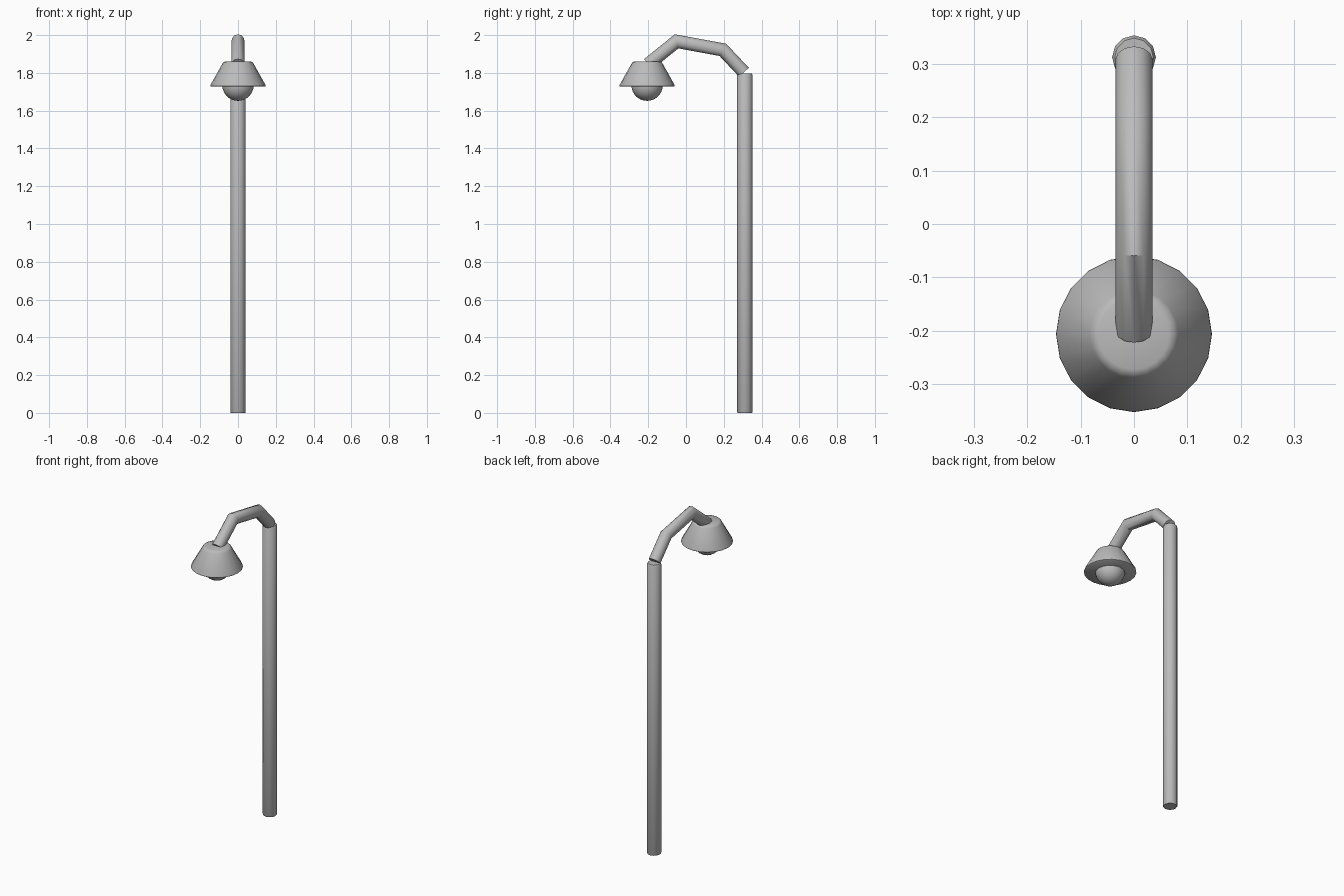
import bpy, bmesh, math
from mathutils import Vector

if "Cube" in bpy.data.objects:
    bpy.data.objects.remove(bpy.data.objects["Cube"])

grey = bpy.data.materials.new("grey metal")
grey.diffuse_color = (0.5, 0.5, 0.5, 1)
grey.use_nodes = True
grey.node_tree.nodes["Principled BSDF"].inputs["Base Color"].default_value = grey.diffuse_color


def finish(name, bm):
    """Turn a bmesh into a smooth-shaded grey object with sharp rims."""
    bmesh.ops.recalc_face_normals(bm, faces=bm.faces)
    mesh = bpy.data.meshes.new(name)
    bm.to_mesh(mesh)
    bm.free()
    mesh.materials.append(grey)
    obj = bpy.data.objects.new(name, mesh)
    bpy.context.collection.objects.link(obj)
    bpy.ops.object.select_all(action='DESELECT')
    obj.select_set(True)
    bpy.context.view_layer.objects.active = obj
    bpy.ops.object.shade_smooth_by_angle(angle=math.radians(40))
    return obj


def loft(name, rings, sides):
    """Capped skin over rings given as (centre, x half-axis, second half-axis)."""
    bm = bmesh.new()
    loops = []
    for c, u, v in rings:
        loops.append([bm.verts.new(c + u * math.cos(a) + v * math.sin(a))
                      for a in (2 * math.pi * i / sides for i in range(sides))])
    for a, b in zip(loops, loops[1:]):
        for i in range(sides):
            j = (i + 1) % sides
            bm.faces.new((a[i], a[j], b[j], b[i]))
    bm.faces.new(loops[0][::-1])
    bm.faces.new(loops[-1])
    return finish(name, bm)


def lathe(name, y, profile, sides):
    """Upright turned part from (radius, height) pairs."""
    return loft(name, [(Vector((0, y, z)), Vector((r, 0, 0)), Vector((0, r, 0)))
                       for r, z in profile], sides)


def bent_tube(name, path, radius, sides):
    """Tube along a path in the side plane, mitred at each bend."""
    pts = [Vector((0, y, z)) for y, z in path]
    dirs = [(b - a).normalized() for a, b in zip(pts, pts[1:])]
    rings = []
    for i, p in enumerate(pts):
        d0, d1 = dirs[max(i - 1, 0)], dirs[min(i, len(dirs) - 1)]
        t = (d0 + d1).normalized()
        normal = Vector((0, -t.z, t.y)) * (radius / t.dot(d0))
        rings.append((p, Vector((radius, 0, 0)), normal))
    return loft(name, rings, sides)


# Upright pole with a lightly chamfered top and foot
lathe("pole", 0.312, [(0.038, 0), (0.041, 0.005), (0.041, 1.787), (0.036, 1.796)], 12)

# Bent arm reaching from the pole to the lamp
bent_tube("arm", [(0.307, 1.803), (0.195, 1.922), (-0.05, 1.967), (-0.2, 1.846)],
          0.035, 12)

# Conical shade with a rounded crown and thin rim
lathe("shade", -0.206, [(0.142, 1.727), (0.146, 1.730), (0.145, 1.737), (0.083, 1.848),
                        (0.077, 1.857), (0.066, 1.861)], 20)

# Round bulb half sunk in the shade
bm = bmesh.new()
bmesh.ops.create_uvsphere(bm, u_segments=20, v_segments=14, radius=0.083)
bmesh.ops.translate(bm, verts=bm.verts, vec=(0, -0.206, 1.735))
finish("bulb", bm)
